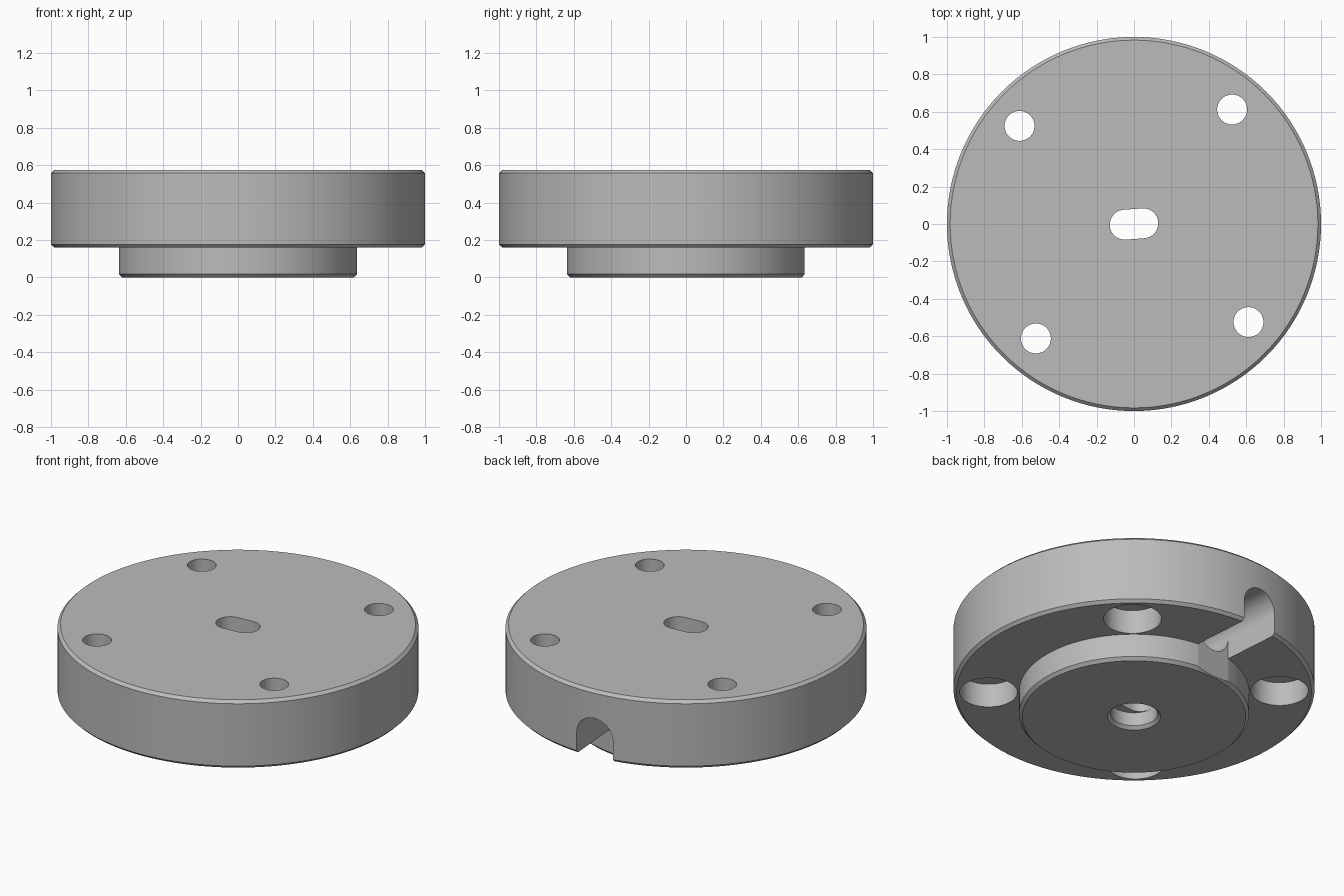
import bpy, bmesh
from math import pi, cos, sin, radians
from mathutils import Matrix

cube = bpy.data.objects.get("Cube")
if cube:
    bpy.data.objects.remove(cube, do_unlink=True)

TURN = radians(4.4)      # all drilled features share this small twist
HEIGHT = 0.575
MID = HEIGHT / 2

metal = bpy.data.materials.new("machined grey")
metal.use_nodes = True
grey = (0.5, 0.5, 0.5, 1)
metal.diffuse_color = grey
metal.node_tree.nodes["Principled BSDF"].inputs["Base Color"].default_value = grey


def finish(bm, name, matrix=Matrix()):
    bmesh.ops.recalc_face_normals(bm, faces=bm.faces)
    mesh = bpy.data.meshes.new(name)
    bm.to_mesh(mesh)
    bm.free()
    mesh.transform(matrix)
    mesh.materials.append(metal)
    ob = bpy.data.objects.new(name, mesh)
    bpy.context.collection.objects.link(ob)
    return ob


def lathe(name, profile, segments, matrix=Matrix()):
    """Closed solid of revolution; the profile runs from bottom to top."""
    bm = bmesh.new()
    rings = [[bm.verts.new((r * cos(2 * pi * i / segments), r * sin(2 * pi * i / segments), z))
              for i in range(segments)] for r, z in profile]
    for low, high in zip(rings, rings[1:]):
        for i in range(segments):
            j = (i + 1) % segments
            bm.faces.new((low[i], low[j], high[j], high[i]))
    bm.faces.new(rings[0])
    bm.faces.new(rings[-1])
    return finish(bm, name, matrix)


def prism(name, points, z0, z1, matrix=Matrix()):
    bm = bmesh.new()
    face = bm.faces.new([bm.verts.new((x, y, z0)) for x, y in points])
    top = bmesh.ops.extrude_face_region(bm, geom=[face])["geom"]
    bmesh.ops.translate(bm, vec=(0, 0, z1 - z0),
                        verts=[v for v in top if isinstance(v, bmesh.types.BMVert)])
    return finish(bm, name, matrix)


# Flange with the locating boss underneath
body = lathe("flange_plate", [
    (0.619, 0), (0.637, 0.018), (0.637, 0.16), (0.983, 0.16),
    (1, 0.177), (1, HEIGHT - 0.017), (0.983, HEIGHT)], 128)

cutters = []

# Four counterbored bolt holes
for k in range(4):
    place = Matrix.Rotation(TURN + pi / 4 + k * pi / 2, 4, 'Z') @ Matrix.Translation((0.806, 0, 0))
    cutters.append(lathe("bolt_hole_cutter", [
        (0.16, 0.1), (0.16, 0.305), (0.08, 0.305), (0.08, 0.7)], 48, place))

# Centre bore with a chamfered mouth
cutters.append(lathe("centre_bore_cutter", [
    (0.148, -0.1), (0.148, 0), (0.13, 0.018), (0.13, 0.1)], 48))

# Rounded slot through the top
twist = Matrix.Rotation(TURN, 4, 'Z')
half_turn = [pi * i / 16 - pi / 2 for i in range(17)]
right_end = [(0.05 + 0.08 * cos(a), 0.08 * sin(a)) for a in half_turn]
slot = right_end + [(-x, -y) for x, y in right_end]
cutters.append(prism("centre_slot_cutter", slot, 0.05, 0.7, twist))

# Radial bore from the back to the centre
along_y = Matrix.Translation((0, 0, MID)) @ Matrix.Rotation(-pi / 2, 4, 'X')
cutters.append(lathe("radial_bore_cutter", [(0.117, 0), (0.117, 1.2)], 48, twist @ along_y))

# Open channel below that bore, ending at the boss
w = 0.1168
cutters.append(prism("back_channel_cutter",
                     [(-w, 0.624), (w, 0.624), (w, 1.2), (-w, 1.2)], -0.1, MID, twist))

bpy.ops.object.select_all(action='DESELECT')
body.select_set(True)
bpy.context.view_layer.objects.active = body
for cutter in cutters:
    cutter.hide_render = True
    mod = body.modifiers.new("cut", 'BOOLEAN')
    mod.operation = 'DIFFERENCE'
    mod.solver = 'EXACT'
    mod.object = cutter
    bpy.ops.object.modifier_apply(modifier=mod.name)
    bpy.data.objects.remove(cutter, do_unlink=True)

bpy.ops.object.shade_smooth_by_angle(angle=radians(25))
